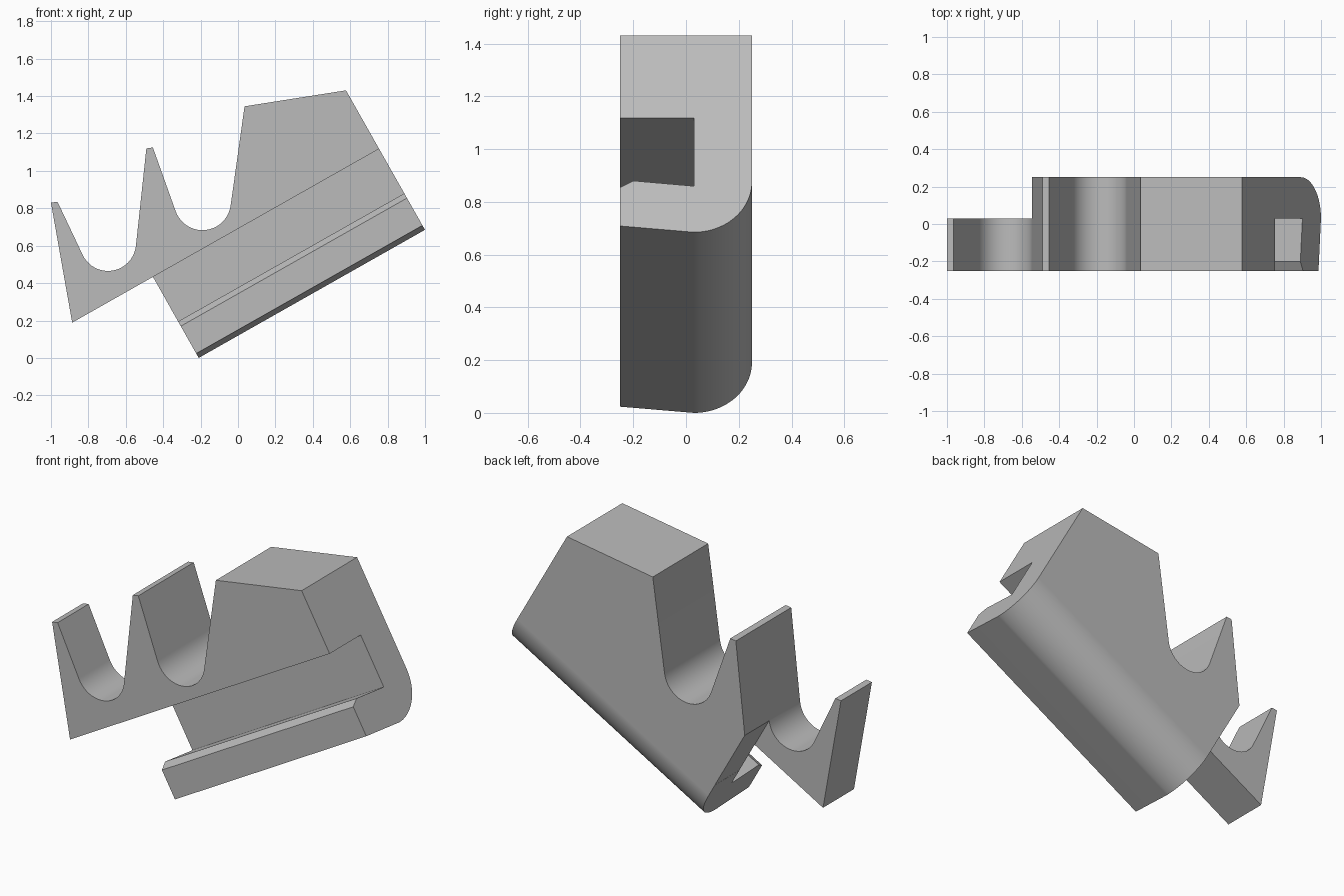
import bpy, bmesh, math
from mathutils import Vector

cube = bpy.data.objects.get("Cube")
if cube:
    bpy.data.objects.remove(cube, do_unlink=True)

# Sloped frame of the clip: u runs along the rail, v stands square to it
SLOPE = math.atan2(0.685, 1.21)
ORIGIN = Vector((-0.21, 0, 0))
U = Vector((math.cos(SLOPE), 0, math.sin(SLOPE)))
V = Vector((-math.sin(SLOPE), 0, math.cos(SLOPE)))
Y = Vector((0, 1, 0))
LENGTH, SLOT_TOP, HALF, MID = 1.39, 0.497, 0.25, 0.03

grey = bpy.data.materials.new("mid_grey")
grey.use_nodes = True
grey.diffuse_color = (0.5, 0.5, 0.5, 1)
grey.node_tree.nodes["Principled BSDF"].inputs["Base Color"].default_value = (0.5, 0.5, 0.5, 1)


def at(u, y, v):
    return ORIGIN + U * u + Y * y + V * v


def prism(name, points, sweep):
    """Extrude a closed outline along a vector."""
    bm = bmesh.new()
    face = bm.faces.new([bm.verts.new(p) for p in points])
    made = bmesh.ops.extrude_face_region(bm, geom=[face])["geom"]
    bmesh.ops.translate(bm, vec=sweep, verts=[g for g in made if isinstance(g, bmesh.types.BMVert)])
    bmesh.ops.recalc_face_normals(bm, faces=bm.faces)
    mesh = bpy.data.meshes.new(name)
    bm.to_mesh(mesh)
    bm.free()
    mesh.materials.append(grey)
    obj = bpy.data.objects.new(name, mesh)
    bpy.context.collection.objects.link(obj)
    return obj


def arc(cx, cy, r, start, end, steps=20):
    angles = [math.radians(start + (end - start) * i / steps) for i in range(steps + 1)]
    return [(cx + r * math.cos(a), cy + r * math.sin(a)) for a in angles]


# Side outline: hooks with two round cradles, then the tall block
outline = [(-1.0, 0.83), (-0.965, 0.835)]
outline += arc(-0.695, 0.615, 0.15, 205, 353)
outline += [(-0.49, 1.12), (-0.455, 1.125)]
outline += arc(-0.19, 0.835, 0.152, 199, 352)
outline += [(0.035, 1.345)]
points = [Vector((x, -HALF, z)) for x, z in outline]
points += [at(LENGTH, -HALF, 0.857), at(LENGTH, -HALF, -0.05), at(0, -HALF, -0.05),
           at(0, -HALF, SLOT_TOP), at(-0.496, -HALF, SLOT_TOP)]
body = prism("hook_clip", points, Y * 2 * HALF)

# Slot with a bevelled lip
slot = [(-0.3, 0.166), (-0.2, 0.224), (MID, 0.201), (MID, SLOT_TOP + 0.0005), (-0.3, SLOT_TOP + 0.0005)]
slot_cutter = prism("slot_cutter", [at(-0.7, y, v) for y, v in slot], U * 2.4)

# Half-depth outer hook
hook = [(-1, 0.3), (0.0005, 0.3), (0.0005, 1.6), (-1, 1.6)]
hook_cutter = prism("hook_cutter", [at(u, MID - 0.0005, v) for u, v in hook], Y * 0.4)

# Sloped underside rounding up into the back
under = [(-0.3, 0.032)] + arc(MID, 0.22, 0.22, -90, 0)
under += [(0.27, 0.24), (0.27, -0.2), (-0.3, -0.2)]
under_cutter = prism("underside_cutter", [at(-0.3, y, v) for y, v in under], U * 2)

bpy.context.view_layer.objects.active = body
for cutter in (slot_cutter, hook_cutter, under_cutter):
    cutter.hide_render = True
    mod = body.modifiers.new("cut", 'BOOLEAN')
    mod.operation, mod.solver, mod.object = 'DIFFERENCE', 'EXACT', cutter
    bpy.ops.object.modifier_apply(modifier=mod.name)
    bpy.data.objects.remove(cutter, do_unlink=True)

# Smooth rounds, crisp edges
bpy.ops.object.select_all(action='DESELECT')
body.select_set(True)
bpy.ops.object.shade_smooth_by_angle(angle=math.radians(25))
weighted = body.modifiers.new("weighted_normals", 'WEIGHTED_NORMAL')
weighted.keep_sharp = True
